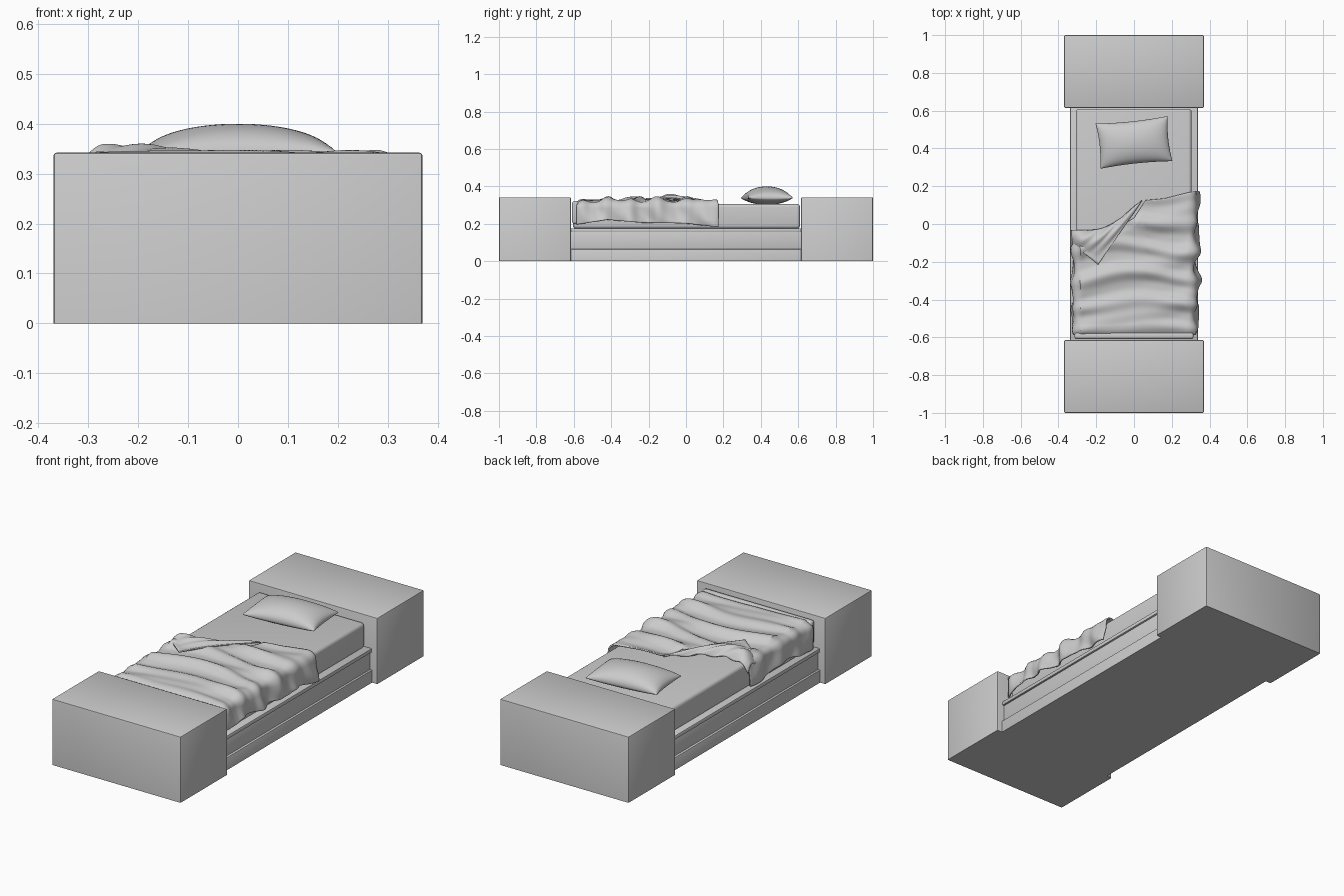
import bpy, bmesh
from math import sin, cos, pi, radians, exp

if "Cube" in bpy.data.objects:
    bpy.data.objects.remove(bpy.data.objects["Cube"])


def smooth(o, angle=40):
    bpy.ops.object.select_all(action='DESELECT')
    o.select_set(True)
    bpy.context.view_layer.objects.active = o
    bpy.ops.object.shade_smooth_by_angle(angle=radians(angle))


def box(name, x0, x1, y0, y1, z0, z1, bevel, segments=2):
    bm = bmesh.new()
    bmesh.ops.create_cube(bm, size=1)
    for v in bm.verts:
        v.co = ((x0 + x1) / 2 + v.co.x * (x1 - x0),
                (y0 + y1) / 2 + v.co.y * (y1 - y0),
                (z0 + z1) / 2 + v.co.z * (z1 - z0))
    # keep the floor edges crisp
    edges = [e for e in bm.edges if max(v.co.z for v in e.verts) > 0.001]
    bmesh.ops.bevel(bm, geom=edges, offset=bevel, segments=segments,
                    profile=0.5, affect='EDGES')
    return finish(name, bm)


def finish(name, bm):
    bmesh.ops.recalc_face_normals(bm, faces=bm.faces)
    me = bpy.data.meshes.new(name)
    bm.to_mesh(me)
    bm.free()
    o = bpy.data.objects.new(name, me)
    bpy.context.collection.objects.link(o)
    smooth(o)
    return o


def sheet(bm, nu, nv, func):
    rows = [[bm.verts.new(func(i / nu, j / nv)) for i in range(nu + 1)]
            for j in range(nv + 1)]
    for j in range(nv):
        for i in range(nu):
            bm.faces.new((rows[j][i], rows[j][i + 1],
                          rows[j + 1][i + 1], rows[j + 1][i]))


def interp(points, x):
    if x <= points[0][0]:
        return points[0][1]
    for (a, p), (b, q) in zip(points, points[1:]):
        if x <= b:
            return p + (q - p) * (x - a) / (b - a)
    return points[-1][1]


# End blocks
box("foot_block", -0.37, 0.37, -1.0, -0.615, 0, 0.342, 0.006)
box("head_block", -0.37, 0.37, 0.615, 1.0, 0, 0.342, 0.006)

# Stepped base between the blocks
box("base_plinth", -0.34, 0.34, -0.63, 0.63, 0, 0.065, 0.004)
box("base_panel", -0.328, 0.328, -0.63, 0.63, 0.05, 0.158, 0.003)
box("base_rail", -0.338, 0.338, -0.63, 0.63, 0.155, 0.176, 0.005)

# Mattress
box("mattress", -0.308, 0.305, -0.605, 0.61, 0.174, 0.306, 0.018, 4)

# Pillow
bm = bmesh.new()


def pillow_half(sign):
    def f(u, v):
        u, v = -cos(pi * u), -cos(pi * v)
        x = 0.192 * u * (1 - 0.05 * (1 - v * v))
        y = 0.120 * v * (1 - 0.07 * (1 - u * u))
        h = max(0, (1 - u ** 2) * (1 - v ** 2)) ** 0.45
        z = 0.338 + (0.062 if sign > 0 else -0.036) * h
        a = radians(6)
        return (x * cos(a) - y * sin(a), 0.432 + x * sin(a) + y * cos(a), z)
    return f


sheet(bm, 32, 24, pillow_half(1))
sheet(bm, 32, 24, pillow_half(-1))
bmesh.ops.remove_doubles(bm, verts=bm.verts, dist=0.0002)
smooth(finish("pillow", bm), 80)

# Blanket: draped across the mattress with diagonal folds
TOP_EDGE = [(-0.34, -0.07), (-0.15, -0.05), (0.0, 0.03), (0.06, 0.125),
            (0.16, 0.135), (0.34, 0.18)]
R_HEM = [(-0.58, 0.20), (-0.42, 0.225), (-0.25, 0.21), (0.0, 0.205), (0.18, 0.185)]


def ridge(p):
    return (0.5 + 0.5 * sin(p)) ** 1.8


def folds(x, y):
    p = y + 0.18 * x * x - 0.10 * x + 0.02 * sin(9 * x + 6 * y)
    a = ridge(43 * p + 1.2 * sin(5 * x) + 0.5)
    b = ridge(27 * (y - 0.45 * x) + 2.0 + sin(7 * x))
    return 0.018 * a + 0.013 * b


def blanket(u, v):
    half, r = 0.313, 0.025
    drop = 0.115
    arc = r * pi / 2
    flat = half - r
    total = flat + arc + drop
    s = (2 * u - 1) * total
    d = abs(s)
    side = 1 if s > 0 else -1
    if d < flat:
        x, z, nx, nz = d, 0.0, 0.0, 1.0
    elif d < flat + arc:
        t = (d - flat) / r
        x, z, nx, nz = flat + r * sin(t), r * (cos(t) - 1), sin(t), cos(t)
    else:
        x, z, nx, nz = half, -r - (d - flat - arc), 1.0, 0.0
    edge = interp(TOP_EDGE, side * x)
    y = -0.585 + v * (edge + 0.585)
    hem = interp(R_HEM, y) if side > 0 else 0.20 + 0.015 * sin(14 * y)
    if z < -r:
        z = -r + (z + r) * (0.316 - r - hem) / drop
    # folds fan out as the cloth falls
    w = folds(side * x, y)
    if nx > 0:
        w = w * (0.9 if side > 0 else 0.5) + nx * min(1, -z / 0.1) * (
            0.014 if side > 0 else 0.006) * (1 + sin(30 * y + 25 * z))
    w *= min(1, 0.35 + 8 * v) * (1 if v < 0.92 else 1 - 4 * (v - 0.92))
    x, z = x + nx * w, 0.313 + z + nz * w
    # foot end tucks down
    if nz > 0.5:
        z -= 0.012 * exp(-v * 30)
    return (side * x, y, z)


bm = bmesh.new()
sheet(bm, 100, 100, blanket)
blanket_obj = finish("blanket", bm)

# Tucked foot edge of the blanket
box("blanket_foot_tuck", -0.315, 0.315, -0.609, -0.575, 0.20, 0.322, 0.012, 3)


# Folded-back corner lying over the blanket
def flap(u, v):
    ax, ay = -0.332 + 0.375 * u, -0.035 + 0.16 * u - 0.06 * sin(pi * u) ** 1.2
    bx, by = -0.325 + 0.135 * u, -0.105 - 0.11 * u
    x, y = ax + (bx - ax) * v, ay + (by - ay) * v
    z = 0.334 + 0.022 * sin(pi * min(1, v * 1.1)) * sin(pi * (0.2 + 0.75 * u))
    z += 0.006 * sin(22 * u + 5 * v) * (1 - v)
    z -= 0.018 * (1 - v) ** 4
    z -= 0.05 * max(0, (-x - 0.27) / 0.06) ** 2
    return (x, y, z)


bm = bmesh.new()
sheet(bm, 40, 24, flap)
flap_obj = finish("blanket_corner_flap", bm)

for o in (blanket_obj, flap_obj):
    m = o.modifiers.new("thickness", 'SOLIDIFY')
    m.thickness = 0.007
    m.offset = 0
    smooth(o, 60)
